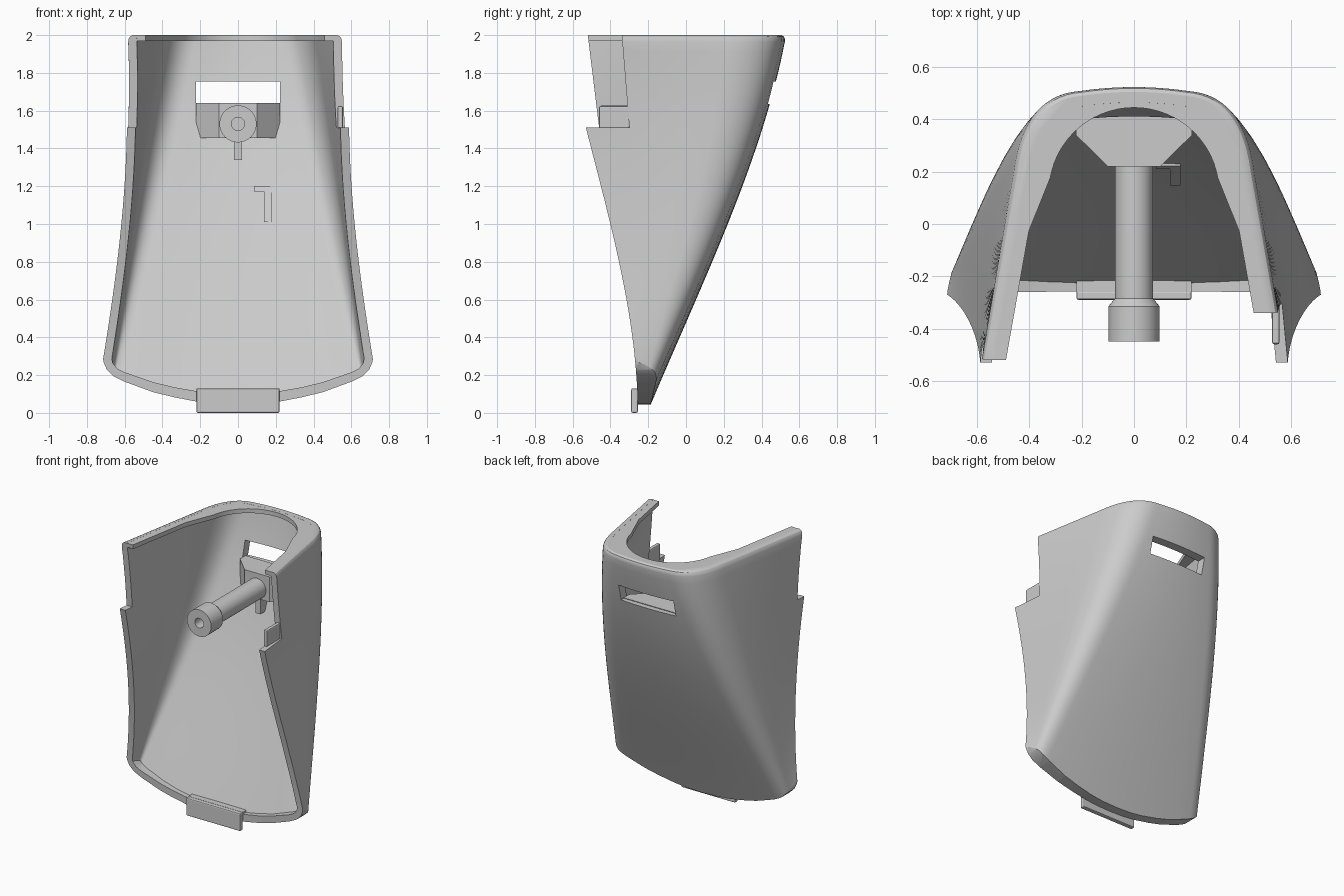
import bpy, bmesh, math
from mathutils import Vector

if "Cube" in bpy.data.objects:
    bpy.data.objects.remove(bpy.data.objects["Cube"], do_unlink=True)

TONE = (0.6, 0.6, 0.6, 1)
grey = bpy.data.materials.new("plain grey")
grey.use_nodes = True
grey.diffuse_color = TONE
grey.node_tree.nodes["Principled BSDF"].inputs["Base Color"].default_value = TONE


def loft(name, rings):
    """Closed solid through rings of equal point count, facing outward."""
    bm = bmesh.new()
    rows = [[bm.verts.new(p) for p in ring] for ring in rings]
    n = len(rows[0])
    for a, b in zip(rows, rows[1:]):
        for i in range(n):
            j = (i + 1) % n
            bm.faces.new((a[i], a[j], b[j], b[i]))
    bm.faces.new(rows[0][::-1])
    bm.faces.new(rows[-1])
    if bm.calc_volume(signed=True) < 0:
        bmesh.ops.reverse_faces(bm, faces=bm.faces)
    mesh = bpy.data.meshes.new(name)
    bm.to_mesh(mesh)
    bm.free()
    mesh.materials.append(grey)
    obj = bpy.data.objects.new(name, mesh)
    bpy.context.collection.objects.link(obj)
    return obj


def prism(name, pts, lo, hi, axis):
    """Extrude a 2D outline along an axis; pts are the two other axes in order."""
    def place(p, d):
        q = list(p)
        q.insert(axis, d)
        return q
    return loft(name, [[place(p, d) for p in pts] for d in (lo, hi)])


def box(name, x0, x1, y0, y1, z0, z1):
    return prism(name, [(x0, y0), (x1, y0), (x1, y1), (x0, y1)], z0, z1, 2)


def activate(obj):
    bpy.ops.object.select_all(action='DESELECT')
    obj.select_set(True)
    bpy.context.view_layer.objects.active = obj


def boolean(obj, cutter, operation, keep=False):
    mod = obj.modifiers.new("cut", 'BOOLEAN')
    mod.operation, mod.object, mod.solver = operation, cutter, 'EXACT'
    activate(obj)
    bpy.ops.object.modifier_apply(modifier=mod.name)
    if not keep:
        bpy.data.objects.remove(cutter, do_unlink=True)


def smooth_curve(keys, z):
    """Polynomial through (height, value) keys."""
    total = 0
    for i, (zi, v) in enumerate(keys):
        for j, (zj, _) in enumerate(keys):
            if i != j:
                v *= (z - zj) / (zi - zj)
        total += v
    return total


BACK = [(2, .53), (1.4, .37), (.65, .075), (.06, -.18)]
FRONT = [(1.51, -.53), (1.1, -.425), (.6, -.315), (0, -.255)]
WIDTH = [(2, .605), (1.51, .588), (.9, .628), (.28, .715)]
ARC = 14


def section(z, thick_side=0, thick_back=0, extend=0):
    """U-shaped outline at a height, from the +x front edge round to the -x one."""
    h = min(z, 2)
    k = (h - .25) / 1.75
    mix = lambda a, b: a + (b - a) * k
    yb = smooth_curve(BACK, h)
    front = Vector((smooth_curve(WIDTH, h), smooth_curve(FRONT, h)))
    start = Vector((mix(.70, .455), yb - mix(.1, .33)))
    corner = Vector((mix(.69, .415), yb - mix(.035, .03)))
    end = Vector((mix(.60, .2), yb - mix(.025, .015)))
    front += (front - start).normalized() * extend
    half = [front.lerp(start, i / 4) for i in range(4)]
    for i in range(ARC + 1):
        t = i / ARC
        half.append(start.lerp(corner, t).lerp(corner.lerp(end, t), t))
    for i in range(1, 6):
        t = i / 5
        half.append(Vector((end.x * (1 - t), yb + (end.y - yb) * (1 - t) ** 2)))
    out = []
    for i, p in enumerate(half):
        a, b = half[max(i - 1, 0)], half[min(i + 1, len(half) - 1)]
        d = (b - a).normalized()
        f = min(max((i - 4) / ARC, 0), 1)
        q = p + Vector((-d.y, d.x)) * (thick_side + (thick_back - thick_side) * f)
        if i == len(half) - 1:
            q = Vector((0, p.y - thick_back))
        out.append(q)
    return out + [Vector((-p.x, p.y)) for p in out[-2::-1]]


def ring(z, *args):
    return [(p.x, p.y, z) for p in section(z, *args)]


def mirrored(half):
    return half + [(-x, z) for x, z in reversed(half) if x > 0]


# Shell: outer loft with a rounded top edge and a curved lower outline
levels = [1.965 * i / 36 for i in range(37)]
shell = loft("shell", [ring(z) for z in levels]
             + [ring(1.98, .003, .003), ring(1.992, .01, .01), ring(2, .025, .025)])
outer_line = mirrored([(0, .045), (.12, .049), (.22, .06), (.34, .083), (.45, .11), (.6, .165),
                       (.66, .195), (.695, .23), (.712, .27), (.72, .33), (.8, .5), (.8, 2.2)])
boolean(shell, prism("outline_cutter", outer_line, -1, 1, 1), 'INTERSECT')

# Hollow inside, leaving a floor rim along the bottom
cavity = loft("cavity", [ring(z, .045, .065, .3) for z in levels[1:] + [2, 2.1]])
inner_line = mirrored([(0, .1), (.12, .104), (.22, .115), (.34, .136), (.45, .163), (.6, .215),
                       (.64, .235), (.664, .265), (.672, .32), (.8, .6), (.8, 2.2)])
boolean(cavity, prism("cavity_outline", inner_line, -1.5, 1, 1), 'INTERSECT')
boolean(shell, cavity, 'DIFFERENCE')

# Slot through the back
boolean(shell, box("slot_cutter", -.222, .222, .2, .8, 1.635, 1.755), 'DIFFERENCE')

# Inner lip round the top: straight along the sides, circular at the back
outer, side = section(2, .03, .03), section(2, .092, .092)
centre = Vector((0, .12))
inner = []
for i, (o, s) in enumerate(zip(outer, side)):
    straight = i < 4 or i >= len(outer) - 4
    inner.append(s if straight else centre + (o - centre).normalized() * .325)
lip = prism("top_lip", [tuple(p) for p in outer + inner[::-1]], 1.968, 1.9995, 2)

# Step back the upper front edges, further on the +x side
for x0, x1, low, high in ((0, 1, -.30, -.34), (-1, 0, -.46, -.52)):
    outline = [(-1.5, 1.51), (low, 1.51), (high, 2), (high, 2.2), (-1.5, 2.2)]
    cutter = prism("front_cutter", outline, x0, x1, 0)
    boolean(shell, cutter, 'DIFFERENCE', keep=True)
    boolean(lip, cutter, 'DIFFERENCE')

# Tapered block that carries the post
block = []
for z, back in ((1.455, .355), (1.64, .405)):
    block.append([(-.1, .22, z), (.1, .22, z), (.222, .34, z), (.222, back, z),
                  (-.222, back, z), (-.222, .34, z)])
mount = loft("post_mount", block)
rib = box("mount_rib", -.02, .02, .23, .34, 1.34, 1.47)


# Post with a wider collar and a hole in its end
def circle(r, y):
    return [(r * math.cos(a), y, 1.53 + r * math.sin(a))
            for a in (math.tau * i / 40 for i in range(40))]


post = loft("post", [circle(r, y) for r, y in
                     ((.073, .24), (.073, -.285), (.098, -.315), (.098, -.45), (.035, -.45), (.035, -.36))])

# Raised angle rib on the inner back wall, following its slope
def wall_strip(name, x0, x1, z0, z1):
    rings = []
    for z in (z0, z1):
        y = smooth_curve(BACK, z) - .065
        rings.append([(x0, y - .012, z), (x1, y - .012, z), (x1, y + .02, z), (x0, y + .02, z)])
    return loft(name, rings)


wall_strip("angle_rib_upright", .138, .177, 1.01, 1.2)
wall_strip("angle_rib_arm", .085, .138, 1.172, 1.2)

# Bottom tab and the small side clip
tab = box("bottom_tab", -.22, .22, -.29, -.255, 0, .13)
box("bottom_tab_arm", -.22, .22, -.26, -.19, .07, .13)
clip = box("side_clip", .528, .556, -.46, -.30, 1.505, 1.625)
for part in (tab, clip):
    bevel = part.modifiers.new("soft edges", 'BEVEL')
    bevel.width, bevel.segments = .008, 2

for part in (shell, lip, post):
    activate(part)
    bpy.ops.object.shade_smooth_by_angle(angle=math.radians(28))
